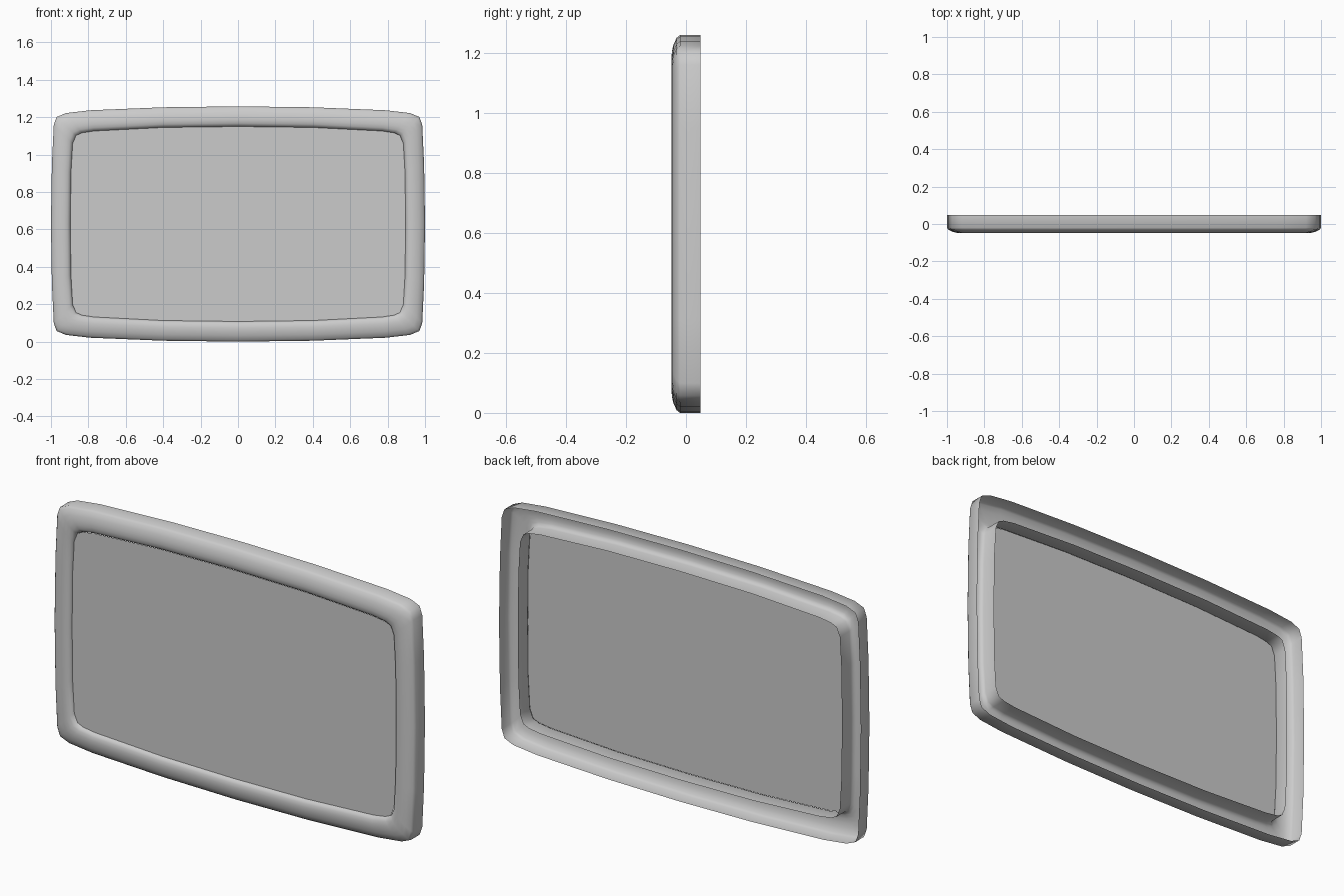
import bpy, bmesh, math

if "Cube" in bpy.data.objects:
    bpy.data.objects.remove(bpy.data.objects["Cube"])

CZ = 0.629      # height of the frame's centre
PANEL_Y = -0.03

# Quarter outlines (x, z from centre), from the side middle to the top middle
OUTER = [(1, 0), (0.995, 0.32), (0.985, 0.53), (0.97, 0.572), (0.92, 0.593),
         (0.79, 0.608), (0.4, 0.624), (0, 0.629)]
INNER = [(0.896, 0), (0.893, 0.27), (0.884, 0.43), (0.866, 0.473), (0.836, 0.487),
         (0.77, 0.497), (0.4, 0.516), (0, 0.521)]

# Cross-section: (0 = outer edge .. 1 = inner edge, y)
PROFILE = [(0, 0.048), (0, -0.02), (0.08, -0.031), (0.3, -0.042), (0.5, -0.047),
           (0.68, -0.048), (0.84, -0.045), (0.95, -0.038), (1, -0.026), (1, 0.048)]


def full_loop(q):
    """Mirror a quarter outline into a closed loop."""
    half = q + [(-x, z) for x, z in q[-2::-1]]
    return half + [(x, -z) for x, z in half[-2:0:-1]]


def make_object(name, bm):
    me = bpy.data.meshes.new(name)
    bm.to_mesh(me)
    bm.free()
    ob = bpy.data.objects.new(name, me)
    bpy.context.collection.objects.link(ob)
    return ob


outer, inner = full_loop(OUTER), full_loop(INNER)
n = len(outer)

# Rounded frame: a channel-shaped shell, open at the back
bm = bmesh.new()
rings = [[bm.verts.new((a[0] + (b[0] - a[0]) * t, y, CZ + a[1] + (b[1] - a[1]) * t))
          for a, b in zip(outer, inner)] for t, y in PROFILE]
for r, s in zip(rings, rings[1:]):
    for i in range(n):
        j = (i + 1) % n
        bm.faces.new((r[i], s[i], s[j], r[j]))
bm.normal_update()
# face the shell outwards
if sum(f.normal.y for f in bm.faces) > 0:
    bmesh.ops.reverse_faces(bm, faces=bm.faces[:])
frame = make_object("frame", bm)
bpy.context.view_layer.objects.active = frame
frame.select_set(True)
bpy.ops.object.shade_smooth_by_angle(angle=math.radians(60))

# Flat panel set just behind the frame's crest
bm = bmesh.new()
bm.faces.new([bm.verts.new((x, PANEL_Y, CZ + z)) for x, z in inner])
bm.normal_update()
if bm.faces[:][0].normal.y > 0:
    bmesh.ops.reverse_faces(bm, faces=bm.faces[:])
make_object("panel", bm)
